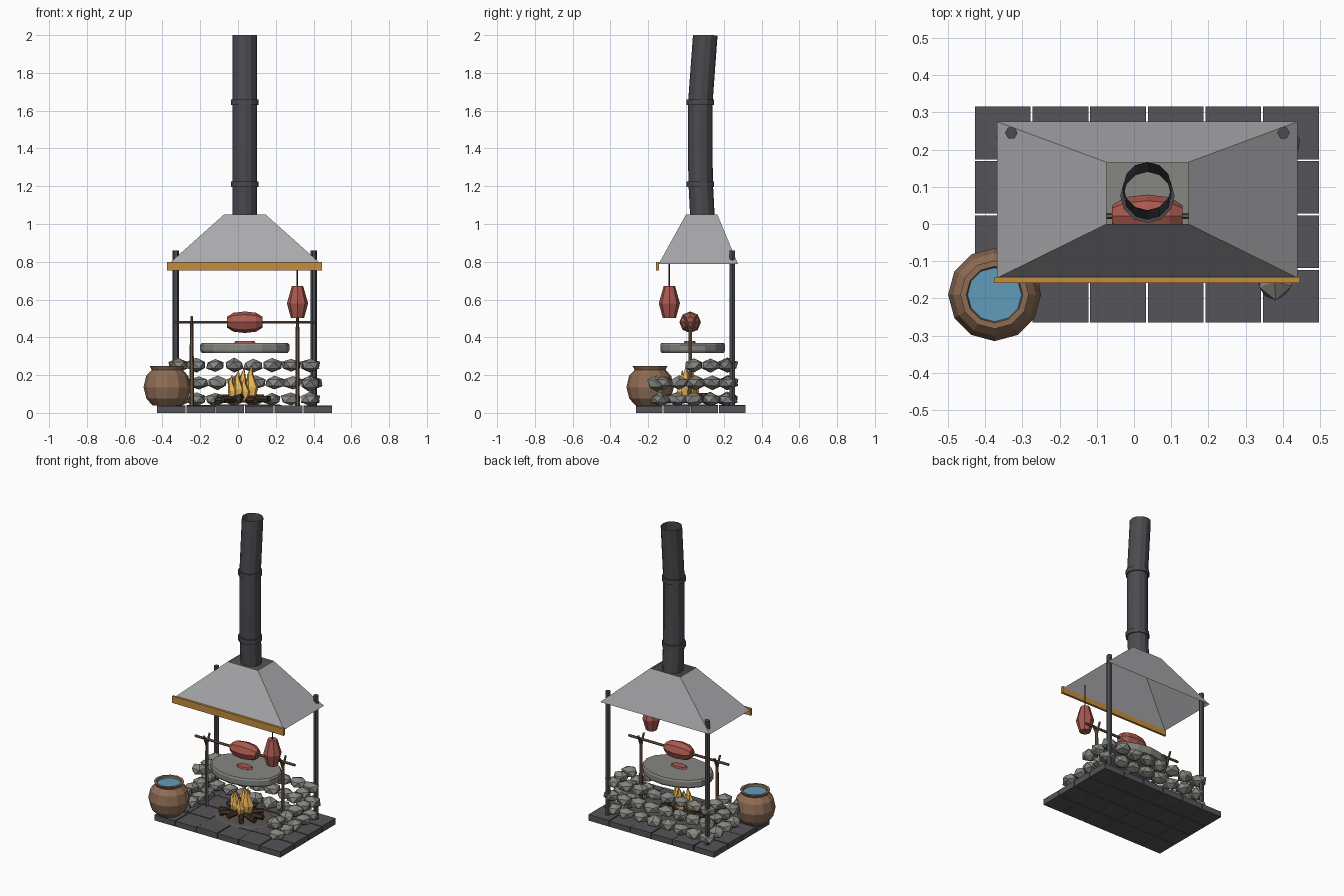
import bpy, math, random
from mathutils import Vector, Matrix

if "Cube" in bpy.data.objects:
    bpy.data.objects.remove(bpy.data.objects["Cube"])

random.seed(4)
CX = 0.036  # centre line of hearth, hood and chimney


def mat(name, rgb):
    m = bpy.data.materials.new(name)
    m.diffuse_color = (*rgb, 1)
    m.use_nodes = True
    m.node_tree.nodes["Principled BSDF"].inputs["Base Color"].default_value = m.diffuse_color
    return m


DARK = mat("dark_iron", (0.07, 0.07, 0.08))
TILE = mat("dark_slate", (0.09, 0.09, 0.1))
STONE = mat("stone", (0.24, 0.24, 0.22))
ASH = mat("ash", (0.10, 0.09, 0.085))
METAL = mat("sheet_metal", (0.4, 0.4, 0.42))
TRIM = mat("ochre_wood", (0.55, 0.27, 0.05))
WOOD = mat("wood", (0.17, 0.1, 0.06))
CHAR = mat("charred_wood", (0.05, 0.03, 0.02))
CLAY = mat("clay", (0.27, 0.15, 0.09))
WATER = mat("water", (0.12, 0.33, 0.5))
MEAT = mat("meat", (0.4, 0.1, 0.08))
FLAME = mat("flame", (0.85, 0.48, 0.1))


def mesh(name, verts, faces, m=None):
    me = bpy.data.meshes.new(name)
    me.from_pydata(verts, [], faces)
    ob = bpy.data.objects.new(name, me)
    bpy.context.collection.objects.link(ob)
    if m:
        me.materials.append(m)
    return ob


def box(name, lo, hi, m):
    v = [(x, y, z) for z in (lo[2], hi[2]) for y in (lo[1], hi[1]) for x in (lo[0], hi[0])]
    return mesh(name, v, [(0, 2, 3, 1), (4, 5, 7, 6), (0, 1, 5, 4),
                          (2, 6, 7, 3), (0, 4, 6, 2), (1, 3, 7, 5)], m)


def sweep(name, path, n, m, caps=True, squash=1.0, spin=0.0):
    """Rings of n points along [(point, radius), ...], facing first to last point."""
    pts = [Vector(p) for p, r in path]
    rot = (pts[-1] - pts[0]).to_track_quat('Z', 'Y')
    verts, faces = [], []
    for p, (_, r) in zip(pts, path):
        for i in range(n):
            a = math.tau * i / n + spin
            verts.append(p + rot @ Vector((r * math.cos(a), r * squash * math.sin(a), 0)))
    for k in range(len(path) - 1):
        for i in range(n):
            j = (i + 1) % n
            faces.append((k * n + i, k * n + j, k * n + n + j, k * n + n + i))
    if caps:
        faces += [tuple(reversed(range(n))), tuple(range(len(verts) - n, len(verts)))]
    return mesh(name, verts, faces, m)


def rod(name, a, b, r, m, n=6, r2=None):
    return sweep(name, [(a, r), (b, r if r2 is None else r2)], n, m)


def lathe(name, x, y, profile, n, m, **kw):
    return sweep(name, [((x, y, z), r) for r, z in profile], n, m, **kw)


# Paved base
for i in range(6):
    for j in range(4):
        x, y = -0.428 + i * 0.155, -0.265 + j * 0.1463
        box("floor_tile", (x, y, 0), (x + 0.15, y + 0.1415, 0.038 + random.uniform(-.002, .003)), TILE)
lathe("ash_bed", CX, 0.02, [(0.2, 0.038), (0.18, 0.045)], 14, ASH, squash=0.75)


# Rough stone walls on three sides
def stone(x, y, z, sx, sy, sz):
    bpy.ops.mesh.primitive_ico_sphere_add(subdivisions=1, radius=1)
    ob = bpy.context.object
    ob.name = "wall_stone"
    rot = Matrix.Rotation(random.uniform(0, 6.28), 3, 'Z')
    for v in ob.data.vertices:
        c = rot @ v.co * random.uniform(0.88, 1.12)
        v.co = Vector((x + c.x * sx, y + c.y * sy, z + c.z * sz))
    ob.data.materials.append(STONE)


for row, z in enumerate((0.072, 0.16, 0.252)):
    shift = 0.03 * (row % 2)
    for i in range(8):
        stone(-0.32 + i * 0.1 + shift * 0.4, 0.225 + random.uniform(-.01, .01), z,
              0.056, 0.05, 0.037)
    for side in (-1, 1):
        for i in range((4, 4, 2)[row]):
            stone(CX + side * 0.35, 0.13 - i * 0.088 + shift * 0.3, z, 0.052, 0.052, 0.037)
for side in (-1, 1):
    stone(CX + side * 0.342, -0.155, 0.155, 0.055, 0.052, 0.04)
    stone(CX + side * 0.342, -0.14, 0.075, 0.05, 0.045, 0.036)

# Fire: logs and flames
for k in range(5):
    a = k * math.pi / 5 + 0.15
    d = Vector((math.cos(a) * 0.15, math.sin(a) * 0.11, 0))
    c = Vector((CX - 0.01, 0.0, 0.065 + 0.008 * (k % 3)))
    rod("fire_log", c - d, c + d + Vector((0, 0, 0.01)), 0.017, CHAR)
for x, y, h, r in ((-0.035, 0.0, 0.2, 0.025), (0.0, -0.02, 0.225, 0.028), (0.03, 0.03, 0.24, 0.03),
                   (0.07, 0.0, 0.25, 0.034), (0.035, -0.03, 0.19, 0.024), (0.0, 0.045, 0.2, 0.025)):
    sweep("flame", [((x, y, 0.06), r * 0.5), ((x + 0.006, y, 0.06 + (h - 0.06) * 0.4), r),
                    ((x - 0.005, y, 0.06 + (h - 0.06) * 0.75), r * 0.5),
                    ((x + 0.004, y, h), 0.002)], 5, FLAME)

# Cooking slab with a slice of meat
lathe("cooking_slab", CX, 0.035, [(0.228, 0.318), (0.236, 0.33), (0.236, 0.36), (0.228, 0.37)], 16,
      STONE, squash=0.725)
lathe("meat_slice", CX, 0.02, [(0.06, 0.368), (0.05, 0.38)], 8, MEAT, squash=0.55)

# Spit, forked supports and roast
SY, SZ = 0.022, 0.48
rod("spit", (-0.33, SY, SZ), (0.405, SY, SZ), 0.008, WOOD)
sweep("roast", [((CX + x, SY, SZ), r) for x, r in
                ((-0.095, 0.028), (-0.06, 0.05), (0, 0.057), (0.06, 0.05), (0.095, 0.028))], 8, MEAT)
for x in (-0.245, 0.315):
    rod("spit_support", (x, SY, 0.035), (x, SY, 0.455), 0.012, WOOD, r2=0.01)
    for s in (-1, 1):
        rod("support_fork", (x, SY, 0.44), (x, SY + s * 0.03, 0.51), 0.009, WOOD, r2=0.007)

# Hanging meat
lathe("hanging_meat", 0.315, -0.088, [(0.035, 0.502), (0.056, 0.58), (0.03, 0.672)], 8, MEAT)
rod("hanging_cord", (0.315, -0.088, 0.665), (0.315, -0.088, 0.83), 0.004, CHAR, 5)

# Rear posts
for x in (-0.33, 0.402):
    rod("hood_post", (x, 0.245, 0.035), (x, 0.245, 0.86), 0.017, DARK)

# Open sheet-metal hood and its front beam
low = [(-0.368, -0.145), (0.44, -0.145), (0.44, 0.275), (-0.368, 0.275)]
top = [(-0.074, 0.0), (0.146, 0.0), (0.146, 0.166), (-0.074, 0.166)]
mesh("hood", [(*p, 0.788) for p in low] + [(*p, 1.05) for p in top],
     [(i, (i + 1) % 4, 4 + (i + 1) % 4, 4 + i) for i in range(4)], METAL)
box("hood_front_beam", (-0.376, -0.158, 0.755), (0.446, -0.143, 0.8), TRIM)

# Slightly bent open chimney with bands
sweep("chimney", [((CX, y, z), 0.065) for y, z in
                  ((0.087, 1.04), (0.078, 1.21), (0.075, 1.4), (0.076, 1.645), (0.102, 2.0))],
      12, DARK, caps=False)
for y, z in ((0.076, 1.21), (0.076, 1.645)):
    lathe("chimney_band", CX, y, [(0.064, z - 0.015), (0.073, z - 0.015), (0.073, z + 0.015),
                                  (0.064, z + 0.015)], 12, DARK, caps=False)

# Water pot
lathe("water_pot", -0.375, -0.19, [(0.075, 0.038), (0.11, 0.075), (0.125, 0.135), (0.112, 0.195),
      (0.082, 0.228), (0.092, 0.247), (0.076, 0.247), (0.07, 0.225)], 12, CLAY)
lathe("pot_water", -0.375, -0.19, [(0.072, 0.228), (0.073, 0.234)], 12, WATER)
